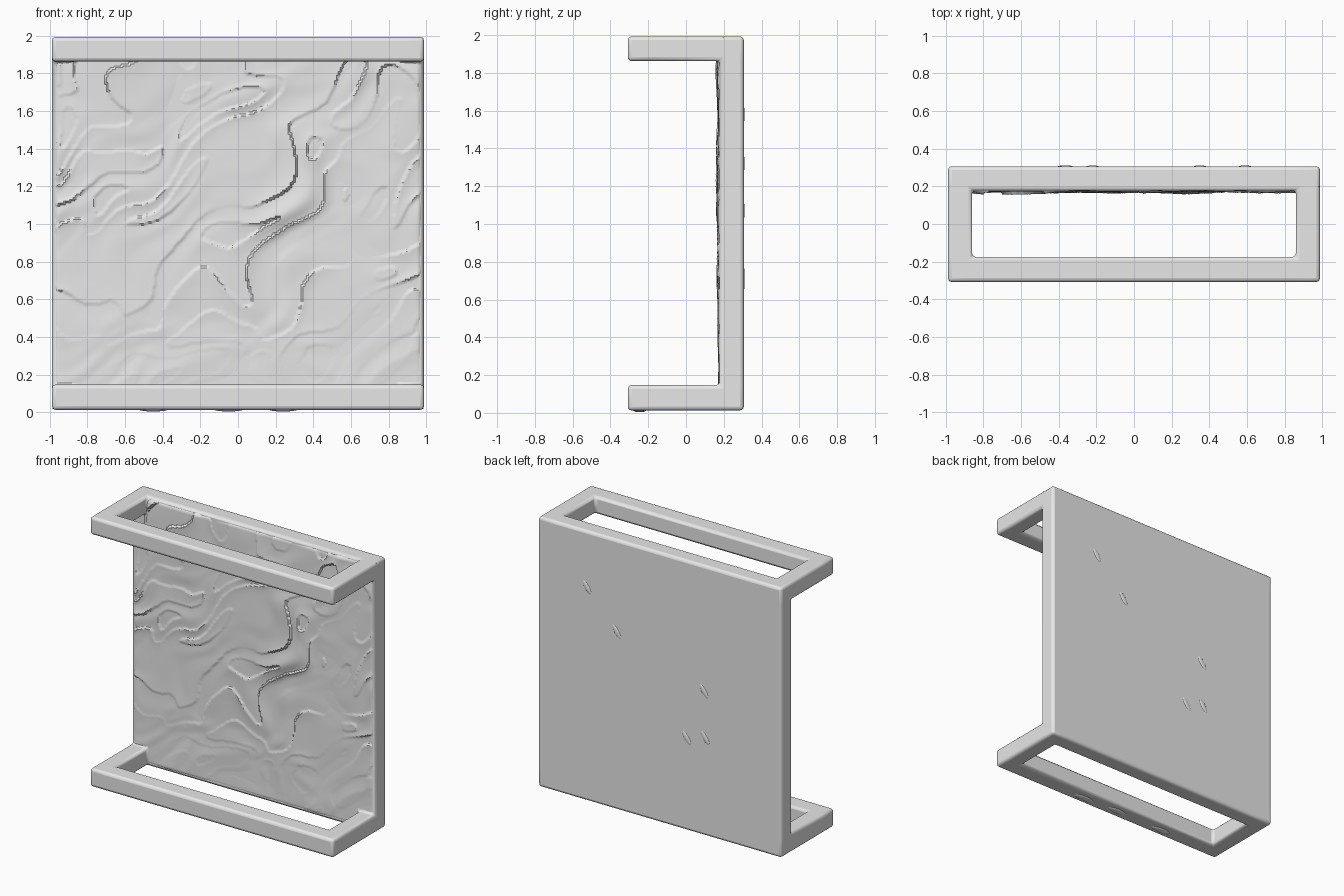
import bpy, bmesh, math
from mathutils import Vector, noise

cube = bpy.data.objects.get("Cube")
if cube:
    bpy.data.objects.remove(cube, do_unlink=True)

grey = bpy.data.materials.new("plain grey")
grey.use_nodes = True
grey.diffuse_color = (0.8, 0.8, 0.8, 1)
grey.node_tree.nodes["Principled BSDF"].inputs["Base Color"].default_value = (0.8, 0.8, 0.8, 1)


def add_object(name, bm, angle=35):
    mesh = bpy.data.meshes.new(name)
    bm.to_mesh(mesh)
    bm.free()
    mesh.materials.append(grey)
    ob = bpy.data.objects.new(name, mesh)
    bpy.context.collection.objects.link(ob)
    bpy.ops.object.select_all(action='DESELECT')
    ob.select_set(True)
    bpy.context.view_layer.objects.active = ob
    bpy.ops.object.shade_smooth_by_angle(angle=math.radians(angle))
    return ob


# Shelf body: back panel with an open rectangular frame at top and bottom,
# built as the outer skin of a 3 x 3 x 3 block layout
XS = (-0.988, -0.86, 0.86, 0.988)
YS = (-0.308, -0.175, 0.178, 0.306)
ZS = (0.013, 0.147, 1.863, 1.993)
AXES = (XS, YS, ZS)


def solid(c):
    if min(c) < 0 or max(c) > 2:
        return False
    i, j, k = c
    return j == 2 or (k != 1 and (j == 0 or i != 1))


bm = bmesh.new()
cells = [(i, j, k) for i in range(3) for j in range(3) for k in range(3)]
for cell in filter(solid, cells):
    for axis in range(3):
        for side in (0, 1):
            neighbour = list(cell)
            neighbour[axis] += 2 * side - 1
            if solid(neighbour):
                continue
            a, b = (axis + 1) % 3, (axis + 2) % 3
            ring = [(0, 0), (1, 0), (1, 1), (0, 1)]
            verts = []
            for da, db in (ring if side else ring[::-1]):
                p = list(cell)
                p[axis] += side
                p[a] += da
                p[b] += db
                verts.append(bm.verts.new([AXES[n][p[n]] for n in range(3)]))
            bm.faces.new(verts)
bmesh.ops.remove_doubles(bm, verts=bm.verts, dist=1e-4)
body = add_object("shelf_frame", bm)
bevel = body.modifiers.new("rounded_edges", 'BEVEL')
bevel.width = 0.02
bevel.segments = 3
bevel.limit_method = 'ANGLE'


# Rough stone relief covering the front of the back panel
def relief(x, z):
    along, across = 0.75 * x + 0.66 * z, -0.66 * x + 0.75 * z
    warp = noise.noise_vector(Vector((x * 2.5, z * 2.5, 4.0)))
    p = Vector((along * 2.0 + warp.x * 0.7, across * 4.5 + warp.y * 0.9, 1.7))
    swell = noise.noise(p) * 0.5 + noise.noise(p * 2.3) * 0.25
    # Saw-tooth steps make the chipped ledges
    ledge = (noise.noise(p * 1.1 + Vector((9, 3, 2))) * 2.2 + across) % 1.0
    patch = 0.5 + 0.9 * noise.noise(Vector((x * 2.2 + 5, z * 2.2, 7.0)))
    patch *= min(1.0, max(0.15, (z - 0.2) / 0.5))
    return 0.003 + 0.012 * swell + 0.017 * max(0.0, patch) * ledge ** 2


bm = bmesh.new()
N = 200
bmesh.ops.create_grid(bm, x_segments=N, y_segments=N, size=1)
for v in bm.verts:
    x, z = v.co.x * 0.985, 1.003 + v.co.y * 0.985
    border = min(0.985 - abs(x), 0.985 - abs(z - 1.003))
    sink = 0.02 * max(0.0, 1 - border / 0.03) ** 2
    fade = min(1.0, border / 0.03)
    v.co = (x, 0.178 - relief(x, z) * fade + sink, z)
add_object("stone_relief", bm, 40)

# Shallow oblong bumps: (x, y, z), radii, tilt
BUMPS = [((x, 0.304, z), (0.02, 0.007, 0.055), 35) for x, z in
         ((0.35, 1.32), (-0.36, 1.07), (-0.22, 0.69), (-0.37, 0.73), (0.59, 1.58))]
BUMPS += [((x, y, 0.016), (0.08, 0.03, 0.012), 0) for x, y in
          ((-0.45, -0.25), (-0.05, -0.24), (0.24, -0.25))]
bm = bmesh.new()
for place, radii, tilt in BUMPS:
    made = bmesh.ops.create_uvsphere(bm, u_segments=16, v_segments=10, radius=1)["verts"]
    angle = math.radians(tilt)
    for v in made:
        x, y, z = (v.co[n] * radii[n] for n in range(3))
        v.co = Vector(place) + Vector((x * math.cos(angle) + z * math.sin(angle), y,
                                       z * math.cos(angle) - x * math.sin(angle)))
add_object("surface_bumps", bm, 60)
